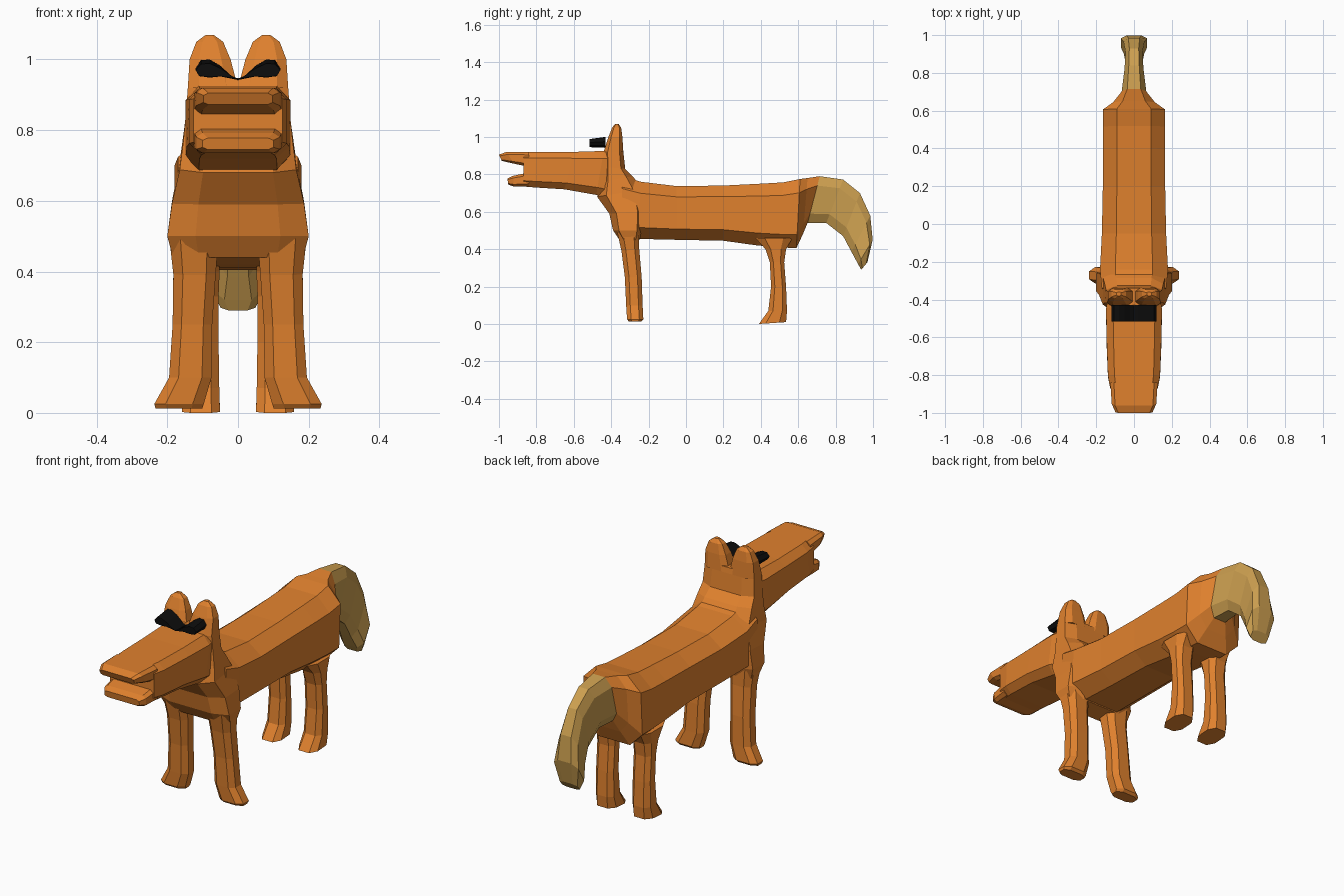
import bpy, bmesh


def material(name, rgb):
    m = bpy.data.materials.new(name)
    m.diffuse_color = (*rgb, 1)
    return m


ORANGE = material("orange fur", (0.745, 0.22, 0.027))
TAN = material("tan tail fur", (0.61, 0.35, 0.08))
BLACK = material("black brow", (0.004, 0.004, 0.004))


def finish(name, bm, mat):
    bmesh.ops.recalc_face_normals(bm, faces=bm.faces)
    me = bpy.data.meshes.new(name)
    bm.to_mesh(me)
    bm.free()
    me.materials.append(mat)
    ob = bpy.data.objects.new(name, me)
    bpy.context.collection.objects.link(ob)
    return ob


def loft(name, sections, mat=ORANGE, side=1, flat=0.55, bevel=0.2):
    """Skin eight-sided rings; each is (y0, z0, y1, z1, half width, x centre)."""
    ring = [(-flat, 0), (flat, 0), (1, bevel), (1, 1 - bevel),
            (flat, 1), (-flat, 1), (-1, 1 - bevel), (-1, bevel)]
    bm = bmesh.new()
    rings = []
    for s in sections:
        y0, z0, y1, z1, w = s[:5]
        xc = s[5] if len(s) > 5 else 0
        rings.append([bm.verts.new((side * (xc + u * w), y0 + (y1 - y0) * t, z0 + (z1 - z0) * t))
                      for u, t in ring])
    for a, b in zip(rings, rings[1:]):
        for i in range(8):
            j = (i + 1) % 8
            bm.faces.new((a[i], a[j], b[j], b[i]))
    bm.faces.new(rings[0])
    bm.faces.new(rings[-1])
    return finish(name, bm, mat)


# Trunk, narrowing at the rump into the tail root
loft("body", [
    (-0.34, 0.79, -0.35, 0.46, 0.17), (-0.24, 0.76, -0.26, 0.455, 0.18),
    (-0.05, 0.737, -0.05, 0.45, 0.17), (0.20, 0.74, 0.20, 0.445, 0.165),
    (0.40, 0.75, 0.38, 0.42, 0.165), (0.52, 0.757, 0.50, 0.41, 0.165),
    (0.61, 0.775, 0.59, 0.405, 0.165), (0.65, 0.78, 0.625, 0.48, 0.11),
    (0.715, 0.79, 0.65, 0.54, 0.065)])

# Drooping tail
loft("tail", [
    (0.715, 0.79, 0.65, 0.54, 0.065), (0.84, 0.772, 0.75, 0.54, 0.05),
    (0.93, 0.70, 0.84, 0.47, 0.045), (0.985, 0.58, 0.885, 0.385, 0.055),
    (0.998, 0.45, 0.92, 0.32, 0.07), (0.97, 0.33, 0.937, 0.29, 0.05)],
    mat=TAN)

# Chest and neck, stacked upward
loft("neck", [
    (-0.35, 0.44, -0.25, 0.45, 0.185), (-0.39, 0.50, -0.23, 0.50, 0.20),
    (-0.41, 0.59, -0.22, 0.60, 0.187), (-0.475, 0.68, -0.23, 0.72, 0.165),
    (-0.45, 0.76, -0.285, 0.79, 0.155), (-0.44, 0.84, -0.325, 0.83, 0.148),
    (-0.44, 0.92, -0.335, 0.92, 0.142), (-0.43, 0.948, -0.34, 0.948, 0.135)],
    flat=0.6)

# Head with an open mouth formed by two lips
loft("head", [
    (-0.36, 0.93, -0.36, 0.66, 0.13), (-0.44, 0.925, -0.48, 0.69, 0.148),
    (-0.60, 0.92, -0.65, 0.72, 0.145), (-0.80, 0.92, -0.81, 0.73, 0.138),
    (-0.87, 0.92, -0.87, 0.735, 0.126)], flat=0.75, bevel=0.17)
loft("upper_lip", [
    (-0.84, 0.92, -0.84, 0.84, 0.125), (-0.96, 0.92, -0.92, 0.857, 0.118),
    (-1.0, 0.905, -0.985, 0.872, 0.098)], flat=0.85)
loft("lower_lip", [
    (-0.84, 0.81, -0.84, 0.735, 0.125), (-0.925, 0.792, -0.92, 0.735, 0.118),
    (-0.955, 0.778, -0.95, 0.745, 0.10)], flat=0.85)

# Paired ears, legs and brows
for side, tag in ((1, "left"), (-1, "right")):
    loft("ear_" + tag, [
        (-0.44, 0.92, -0.335, 0.92, 0.071, 0.071), (-0.415, 1.0, -0.34, 1.0, 0.058, 0.079),
        (-0.395, 1.05, -0.347, 1.05, 0.038, 0.08), (-0.38, 1.069, -0.36, 1.069, 0.012, 0.08)],
        side=side)
    loft("front_leg_" + tag, [
        (-0.37, 0.50, -0.25, 0.50, 0.07, 0.125), (-0.345, 0.39, -0.25, 0.40, 0.06, 0.123),
        (-0.327, 0.25, -0.237, 0.25, 0.056, 0.129), (-0.32, 0.10, -0.232, 0.10, 0.06, 0.135),
        (-0.315, 0.025, -0.228, 0.025, 0.07, 0.167), (-0.305, 0.012, -0.24, 0.012, 0.066, 0.167)],
        side=side, bevel=0.25)
    loft("hind_leg_" + tag, [
        (0.37, 0.46, 0.57, 0.46, 0.055, 0.108), (0.425, 0.40, 0.535, 0.40, 0.053, 0.105),
        (0.448, 0.33, 0.525, 0.33, 0.05, 0.105), (0.455, 0.20, 0.535, 0.20, 0.05, 0.105),
        (0.44, 0.07, 0.54, 0.07, 0.052, 0.105), (0.39, 0.0, 0.535, 0.01, 0.054, 0.105)],
        side=side, bevel=0.25)

    # Brow: slanted outline pushed forward from the forehead
    outline = [(0, 0.942), (0.05, 0.952), (0.08, 0.949), (0.11, 0.953), (0.12, 0.975),
               (0.105, 0.998), (0.08, 1.0), (0.05, 0.982), (0.02, 0.955)]
    bm = bmesh.new()
    back = [bm.verts.new((side * x, -0.43, z)) for x, z in outline]
    front = [bm.verts.new((side * x, -0.515, 0.955 + (z - 0.955) * 0.75)) for x, z in outline]
    bm.faces.new(back)
    bm.faces.new(front)
    for i in range(len(outline)):
        j = (i + 1) % len(outline)
        bm.faces.new((back[i], back[j], front[j], front[i]))
    finish("brow_" + tag, bm, BLACK)
